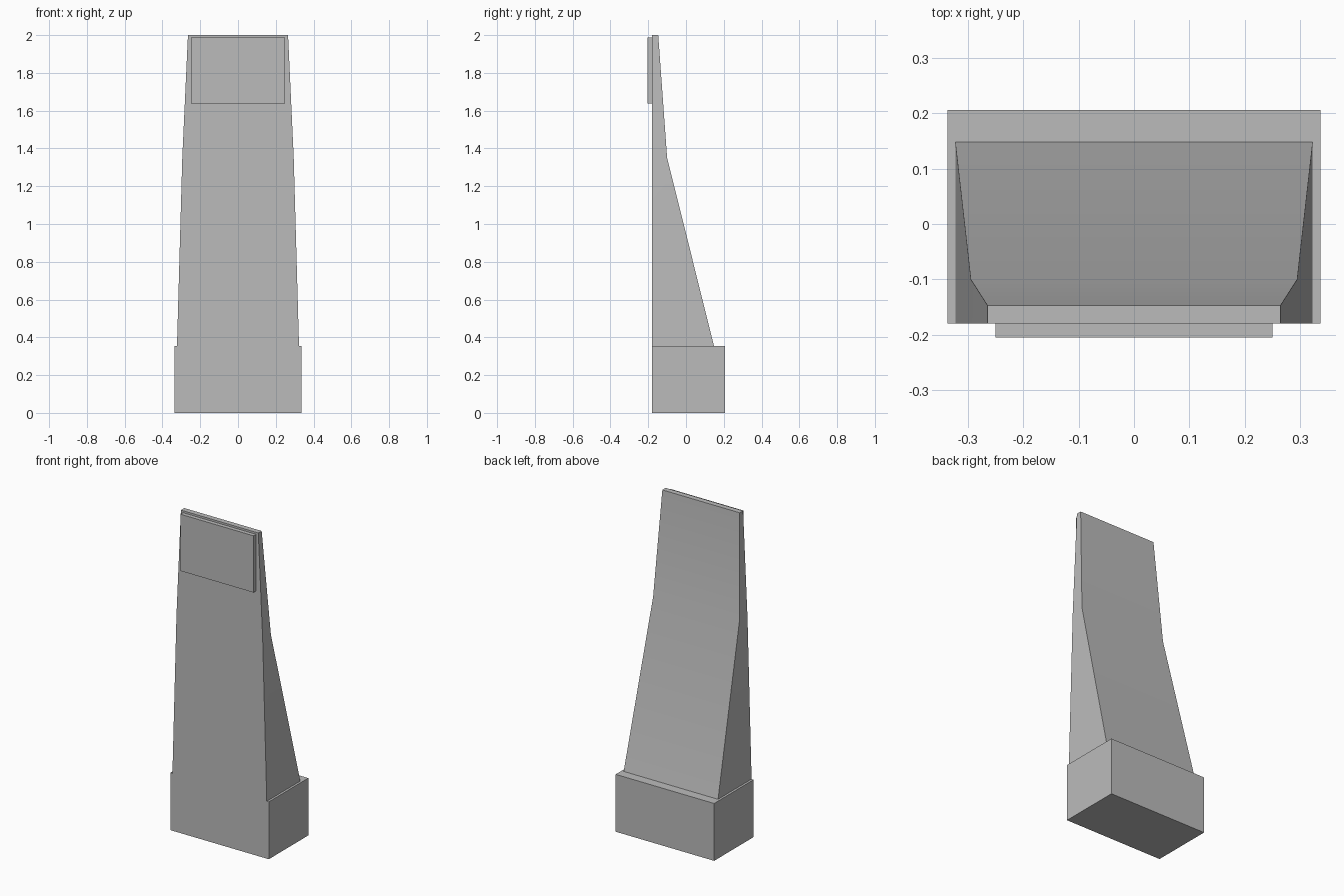
import bpy, bmesh, math

cube = bpy.data.objects.get("Cube")
if cube:
    bpy.data.objects.remove(cube, do_unlink=True)

stone = bpy.data.materials.new("grey stone")
stone.use_nodes = True
GREY = (0.5, 0.5, 0.5, 1)
stone.diffuse_color = GREY
stone.node_tree.nodes["Principled BSDF"].inputs["Base Color"].default_value = GREY

FRONT = -0.18


def loft(name, sections):
    """Stack rectangles given as (z, half width, front y, back y)."""
    bm = bmesh.new()
    rings = [[bm.verts.new(p) for p in ((-w, f, z), (w, f, z), (w, b, z), (-w, b, z))]
             for z, w, f, b in sections]
    bm.faces.new(rings[0][::-1])
    bm.faces.new(rings[-1])
    for low, high in zip(rings, rings[1:]):
        for i in range(4):
            j = (i + 1) % 4
            bm.faces.new((low[i], low[j], high[j], high[i]))
    mesh = bpy.data.meshes.new(name)
    bm.to_mesh(mesh)
    bm.free()
    mesh.materials.append(stone)
    obj = bpy.data.objects.new(name, mesh)
    bpy.context.collection.objects.link(obj)
    bpy.ops.object.select_all(action='DESELECT')
    obj.select_set(True)
    bpy.context.view_layer.objects.active = obj
    bpy.ops.object.shade_smooth_by_angle(angle=math.radians(30))
    return obj


# Block at the foot
loft("base_block", [(0, 0.337, FRONT, 0.206), (0.355, 0.337, FRONT, 0.206)])

# Tapering slab with a bent, sloping back
loft("tapered_pillar", [(0.355, 0.323, FRONT, 0.148),
                        (1.35, 0.295, FRONT, -0.10),
                        (2.0, 0.265, FRONT, -0.147)])

# Raised panel near the top of the front
loft("front_panel", [(1.637, 0.25, -0.205, FRONT), (1.988, 0.25, -0.205, FRONT)])
